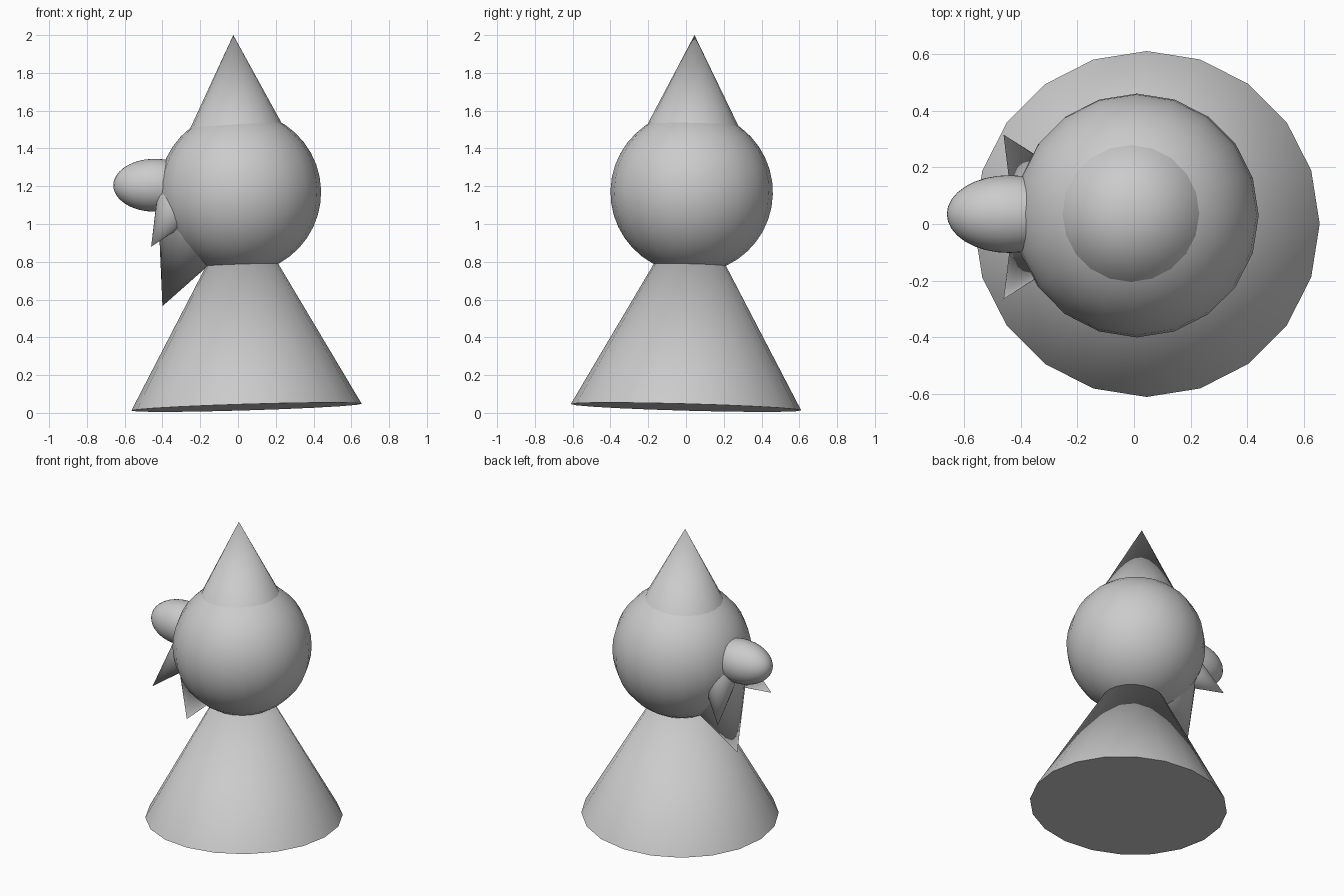
import bpy
from math import radians, tan
from mathutils import Vector

if "Cube" in bpy.data.objects:
    bpy.data.objects.remove(bpy.data.objects["Cube"])

SIDES = 20


def smooth(obj, name):
    obj.name = name
    bpy.ops.object.shade_smooth_by_angle(angle=radians(40))
    return obj


def cone(name, tip, base, radius):
    """Cone running from its tip to the centre of its base."""
    tip, base = Vector(tip), Vector(base)
    axis = tip - base
    bpy.ops.mesh.primitive_cone_add(vertices=SIDES, radius1=radius, radius2=0,
                                    depth=axis.length, location=(tip + base) / 2)
    obj = bpy.context.object
    obj.rotation_euler = Vector((0, 0, 1)).rotation_difference(axis).to_euler()
    return smooth(obj, name)


def ball(name, centre, radii, segments, rings, tilt=(0, 0, 0)):
    bpy.ops.mesh.primitive_uv_sphere_add(segments=segments, ring_count=rings,
                                         radius=1, location=centre, rotation=tilt)
    obj = bpy.context.object
    obj.scale = radii
    return smooth(obj, name)


# Leaning robe, head and hat
cone("body", (0.012, 0.03, 1.127), (0.045, 0, 0.03), 0.61)
ball("head", (0.01, 0.03, 1.168), (0.43, 0.43, 0.43), SIDES, 20,
     (radians(-1.7), radians(-1.9), 0))
cone("hat", (-0.025, 0.045, 2.0), (-0.005, 0.035, 1.43), 0.288)

# Nose, facing -x
ball("nose", (-0.44, 0.035, 1.205), (0.22, 0.137, 0.14), 32, 24)

# Beard under the nose
tip, axis, length = Vector((-0.40, 0.02, 0.565)), Vector((0.39, 0, 0.92)), 0.5
cone("beard", tip, tip + axis * length, length * tan(radians(25.5)))

# Moustache halves, spreading out and down from the nose
mid_y, length = 0.025, 0.4
for side, label in ((-1, "right"), (1, "left")):
    tip = Vector((-0.46, mid_y + side * 0.29, 0.88))
    axis = Vector((0.405, -side * 0.64, 0.65))
    cone("moustache_" + label, tip, tip + axis * length, length * tan(radians(19)))
